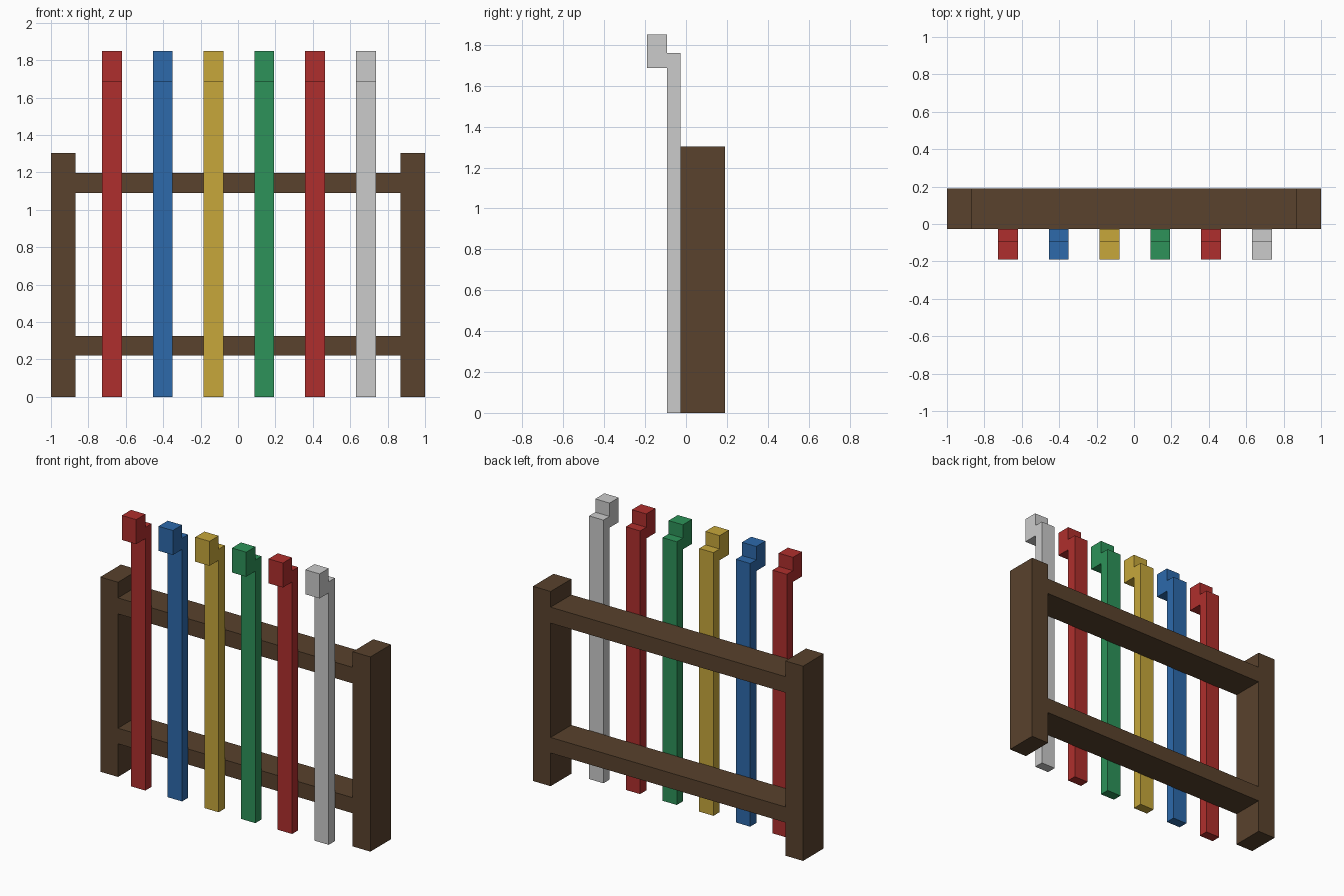
import bpy, bmesh

if "Cube" in bpy.data.objects:
    bpy.data.objects.remove(bpy.data.objects["Cube"])


def material(name, rgb):
    mat = bpy.data.materials.new(name)
    mat.diffuse_color = (*rgb, 1)
    mat.use_nodes = True
    mat.node_tree.nodes["Principled BSDF"].inputs["Base Color"].default_value = mat.diffuse_color
    return mat


def extrude_x(name, profile, x0, x1, mat):
    """Solid made by sweeping a (y, z) profile from x0 to x1."""
    bm = bmesh.new()
    face = bm.faces.new([bm.verts.new((x0, y, z)) for y, z in profile])
    ext = bmesh.ops.extrude_face_region(bm, geom=[face])
    verts = [v for v in ext["geom"] if isinstance(v, bmesh.types.BMVert)]
    bmesh.ops.translate(bm, verts=verts, vec=(x1 - x0, 0, 0))
    bmesh.ops.recalc_face_normals(bm, faces=bm.faces)
    mesh = bpy.data.meshes.new(name)
    bm.to_mesh(mesh)
    bm.free()
    mesh.materials.append(mat)
    obj = bpy.data.objects.new(name, mesh)
    bpy.context.collection.objects.link(obj)
    return obj


def rect(y0, y1, z0, z1):
    return [(y0, z0), (y1, z0), (y1, z1), (y0, z1)]


wood = material("brown_wood", (0.10, 0.054, 0.026))
red = material("red", (0.43, 0.028, 0.026))
blue = material("blue", (0.026, 0.144, 0.41))
gold = material("gold", (0.57, 0.386, 0.044))
green = material("green", (0.026, 0.29, 0.10))
grey = material("grey", (0.53, 0.53, 0.53))

FRONT, BACK = -0.028, 0.19
POST_IN = 0.869

# Rack frame: two posts and two rails flush with them
post = rect(FRONT, BACK, 0, 1.303)
extrude_x("left_post", post, -1, -POST_IN, wood)
extrude_x("right_post", post, POST_IN, 1, wood)
extrude_x("lower_rail", rect(FRONT, BACK, 0.222, 0.326), -POST_IN, POST_IN, wood)
extrude_x("upper_rail", rect(FRONT, BACK, 1.091, 1.198), -POST_IN, POST_IN, wood)

# Upright skis with a stepped tip, standing against the front of the rack
TIP, FACE = -0.19, -0.093
ski = [(FRONT, 0), (FRONT, 1.761), (FACE, 1.761), (FACE, 1.85),
       (TIP, 1.85), (TIP, 1.686), (FACE, 1.686), (FACE, 0)]
for i, mat in enumerate([red, blue, gold, green, red, grey]):
    x = -0.674 + i * 0.2716
    extrude_x(f"ski_{i + 1}", ski, x - 0.053, x + 0.053, mat)
